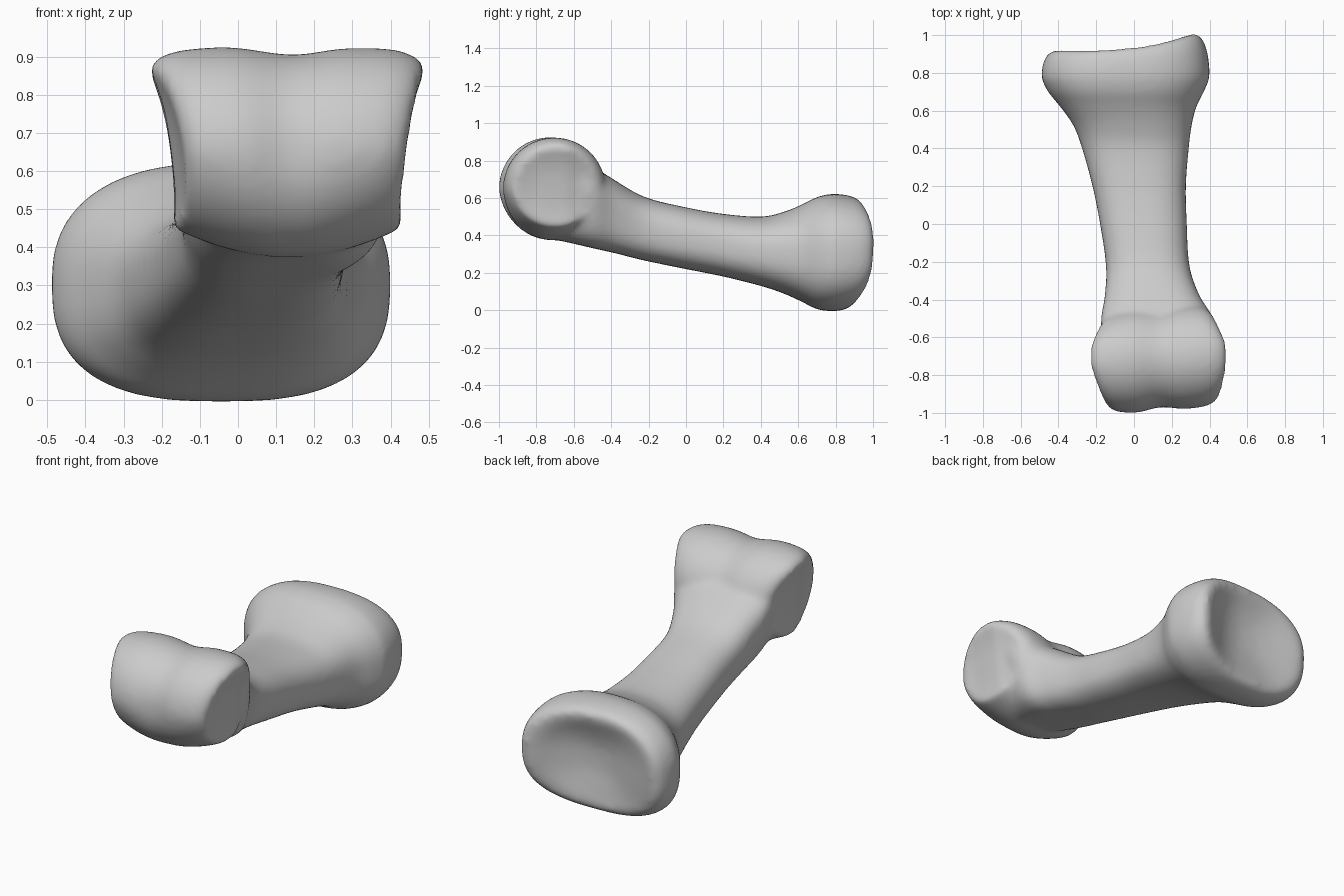
import bpy, bmesh, math
from mathutils import Vector

cube = bpy.data.objects.get("Cube")
if cube:
    bpy.data.objects.remove(cube, do_unlink=True)

SEG = 64
bone_grey = bpy.data.materials.new("bone_grey")
bone_grey.use_nodes = True
grey = (0.6, 0.6, 0.6, 1)
bone_grey.diffuse_color = grey
bone_grey.node_tree.nodes["Principled BSDF"].inputs["Base Color"].default_value = grey


def curve_through(keys, steps):
    """Catmull-Rom interpolation through rows of numbers."""
    rows = []
    for i in range(len(keys) - 1):
        a, b = keys[max(i - 1, 0)], keys[i]
        c, d = keys[i + 1], keys[min(i + 2, len(keys) - 1)]
        for s in range(steps):
            t = s / steps
            rows.append([0.5 * (2 * q + (r - p) * t + (2 * p - 5 * q + 4 * r - w) * t * t
                                + (3 * q - p - 3 * r + w) * t ** 3)
                         for p, q, r, w in zip(a, b, c, d)])
    return rows + [list(keys[-1])]


def loft(bm, rings):
    """Skin closed rings of points and cap both ends."""
    loops = [[bm.verts.new(p) for p in ring] for ring in rings]
    for a, b in zip(loops, loops[1:]):
        for i in range(SEG):
            j = (i + 1) % SEG
            bm.faces.new((a[i], a[j], b[j], b[i]))
    for loop in (loops[0], loops[-1]):
        bm.faces.new(loop)


def power(v, e):
    return math.copysign(abs(v) ** e, v)


def section(y, x0, x1, z0, z1, taper):
    """Rounded cross-section, squarer underneath; taper narrows the bottom."""
    ring = []
    for i in range(SEG):
        a = math.tau * i / SEG
        n = (2.4 if math.sin(a) > 0 else 2.7) + 4 * taper
        up = power(math.sin(a), 2 / n)
        half = (x1 - x0) / 2 * (1 - taper * (0.5 - up) / 1.5)
        ring.append(Vector(((x0 + x1) / 2 + half * power(math.cos(a), 2 / n), y,
                            (z0 + z1) / 2 + (z1 - z0) / 2 * up)))
    return ring


bm = bmesh.new()

# Shaft flaring into the head and the base: y, x limits, z limits, taper
shaft_keys = [
    (-0.74, -0.12, 0.38, 0.385, 0.86, 0.25), (-0.62, -0.175, 0.43, 0.36, 0.875, 0.25),
    (-0.5, -0.185, 0.43, 0.332, 0.775, 0.22), (-0.38, -0.162, 0.355, 0.305, 0.695, 0.12),
    (-0.22, -0.15, 0.295, 0.265, 0.605, 0.02),
    (0, -0.18, 0.28, 0.22, 0.55, 0), (0.2, -0.22, 0.275, 0.18, 0.515, 0),
    (0.4, -0.275, 0.29, 0.13, 0.5, 0), (0.52, -0.32, 0.305, 0.09, 0.525, 0),
    (0.62, -0.39, 0.33, 0.045, 0.565, 0), (0.7, -0.455, 0.37, 0.005, 0.605, 0),
    (0.77, -0.49, 0.4, -0.005, 0.622, 0),
]
rings = [section(*row) for row in curve_through(shaft_keys, 5)]

# Rounded rim and shallow socket: scale, y, rim reach
rim_keys = [(1, 0.77, 0), (0.995, 0.82, 0.015), (0.95, 0.88, 0.035), (0.86, 0.91, 0.048),
            (0.72, 0.905, 0.045), (0.48, 0.885, 0.02), (0.25, 0.87, 0.006), (0.03, 0.865, 0)]
mid = Vector((-0.045, 0, 0.31))
for scale, y, reach in curve_through(rim_keys, 4)[1:]:
    ring = section(*shaft_keys[-1])
    for i, p in enumerate(ring):
        a = math.tau * i / SEG
        c = math.cos(a)
        ring[i] = mid + (p - mid) * scale
        ring[i].y = y + reach * (c * c + 0.9 * c + 0.4 * math.sin(a))
    rings.append(ring)
loft(bm, rings)

# Pulley-shaped head with two lobes, a groove and dished sides: u, radius
head_keys = [(-0.92, 0.02), (-0.93, 0.1), (-0.97, 0.18), (-1, 0.22), (-0.93, 0.25),
             (-0.75, 0.268), (-0.4, 0.275), (0.03, 0.255), (0.4, 0.272),
             (0.75, 0.27), (0.93, 0.25), (1, 0.22), (0.97, 0.18), (0.93, 0.1), (0.92, 0.02)]
rings = []
for u, r in curve_through(head_keys, 4):
    front = 0.3 if u < 0 else 0.12
    ring = []
    for i in range(SEG):
        a = math.tau * i / SEG
        down = max(0, -math.sin(a))
        bellied = min(r + 0.02, 0.277 - 0.08 * u * u)
        rad = r + (bellied - r) * down
        y = -0.715 + 0.02 * u + rad * math.cos(a)
        z = 0.65 + rad * math.sin(a)
        half = (0.36 - 0.13 * max(0, 0.86 - z) - front * max(0, -0.75 - y)
                - 0.35 * max(0, y + 0.64))
        ring.append((0.13 + u * half, y, z))
    rings.append(ring)
loft(bm, rings)

bmesh.ops.recalc_face_normals(bm, faces=bm.faces)
mesh = bpy.data.meshes.new("finger_bone")
bm.to_mesh(mesh)
bm.free()
mesh.materials.append(bone_grey)
bone = bpy.data.objects.new("finger_bone", mesh)
bpy.context.collection.objects.link(bone)

# Fuse the head and shaft into one soft surface
fuse = bone.modifiers.new("fuse", "REMESH")
fuse.mode = "VOXEL"
fuse.voxel_size = 0.015
fuse.use_smooth_shade = True
soften = bone.modifiers.new("soften", "SMOOTH")
soften.factor = 0.5
soften.iterations = 16
